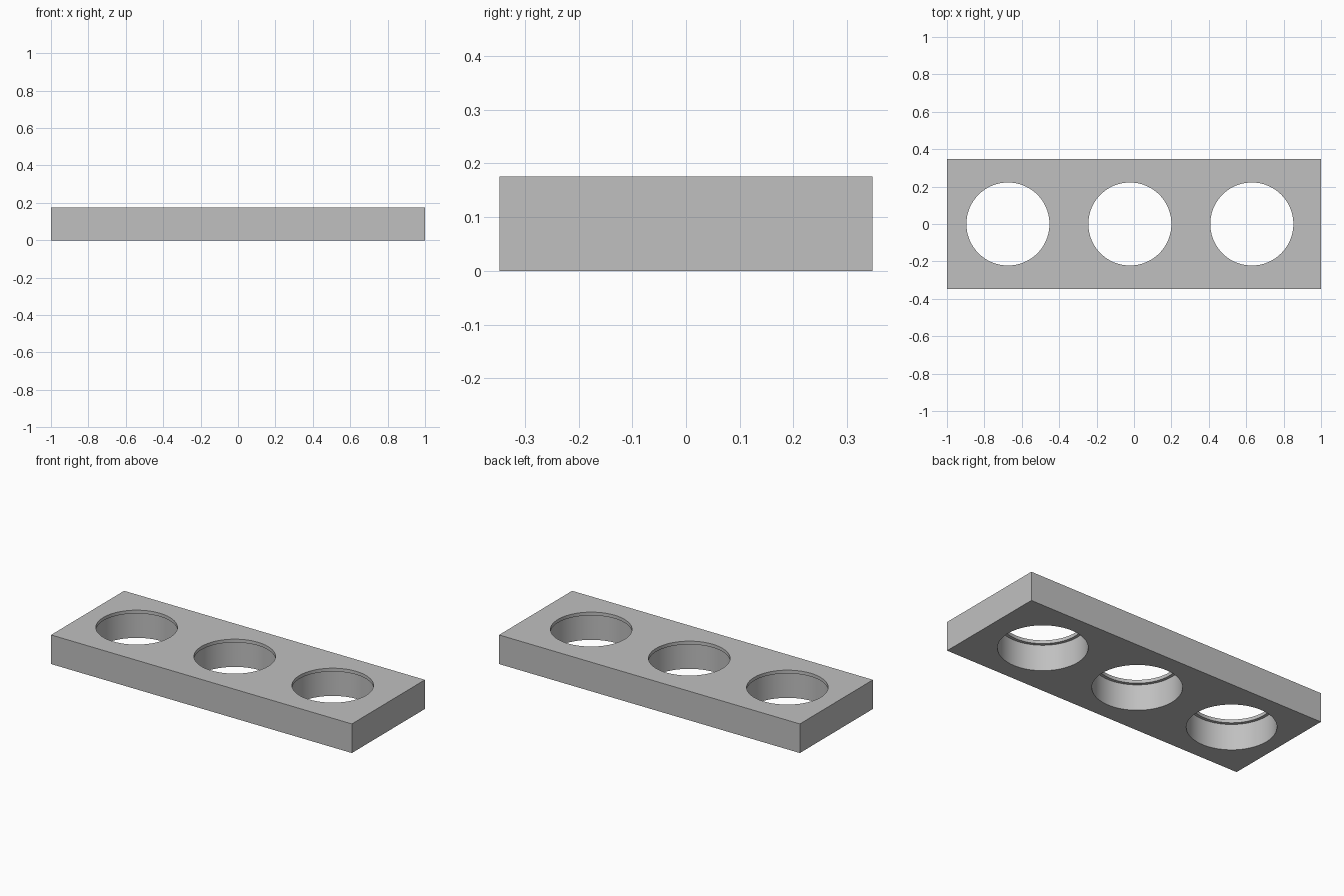
import bpy
import bmesh
from mathutils import Matrix

if "Cube" in bpy.data.objects:
    bpy.data.objects.remove(bpy.data.objects["Cube"], do_unlink=True)

LENGTH, WIDTH, HEIGHT = 2.0, 0.694, 0.175
LIP = 0.02                      # thickness of the retaining lip at the top
LIP_RADIUS, BORE_RADIUS = 0.222, 0.24
HOLE_X = (-0.674, -0.022, 0.63)

grey = bpy.data.materials.new("plain_grey")
grey.use_nodes = True
colour = (0.53, 0.53, 0.53, 1.0)
grey.diffuse_color = colour
grey.node_tree.nodes["Principled BSDF"].inputs["Base Color"].default_value = colour


def make_object(name, bm):
    mesh = bpy.data.meshes.new(name)
    bm.to_mesh(mesh)
    bm.free()
    mesh.materials.append(grey)
    obj = bpy.data.objects.new(name, mesh)
    bpy.context.collection.objects.link(obj)
    return obj


def hole_cutter(name, radius, bottom, top):
    """Row of upright cylinders, one for each hole."""
    bm = bmesh.new()
    for x in HOLE_X:
        bmesh.ops.create_cone(
            bm, cap_ends=True, segments=96, radius1=radius, radius2=radius,
            depth=top - bottom,
            matrix=Matrix.Translation((x, 0, (top + bottom) / 2)))
    obj = make_object(name, bm)
    obj.hide_render = True
    obj.hide_set(True)
    return obj


# Rectangular plate
bm = bmesh.new()
bmesh.ops.create_cube(bm, size=1, matrix=Matrix.Translation((0, 0, HEIGHT / 2))
                      @ Matrix.Diagonal((LENGTH, WIDTH, HEIGHT, 1)))
plate = make_object("holder_plate", bm)

# Wide bores from below, narrower openings through the top lip
cutters = [hole_cutter("bore_cutter", BORE_RADIUS, -0.1, HEIGHT - LIP),
           hole_cutter("opening_cutter", LIP_RADIUS, 0.05, HEIGHT + 0.1)]
bpy.context.view_layer.objects.active = plate
plate.select_set(True)
for cutter in cutters:
    cut = plate.modifiers.new(cutter.name, "BOOLEAN")
    cut.operation = "DIFFERENCE"
    cut.solver = "EXACT"
    cut.object = cutter
    bpy.ops.object.modifier_apply(modifier=cut.name)
    bpy.data.objects.remove(cutter, do_unlink=True)

# Smooth bore walls with crisp rims
bpy.ops.object.shade_smooth_by_angle(angle=0.5)
